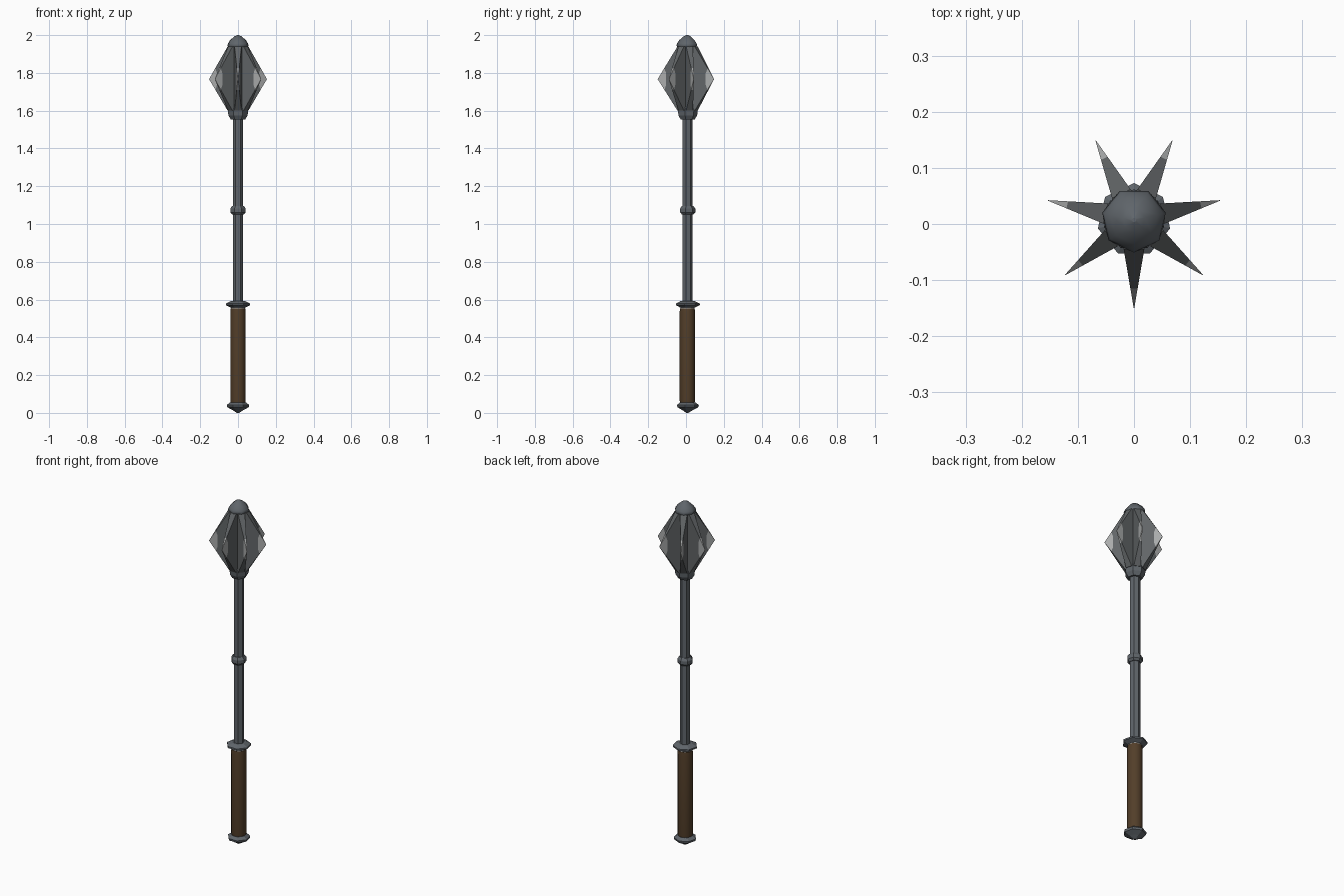
import bpy, bmesh, math

if "Cube" in bpy.data.objects:
    bpy.data.objects.remove(bpy.data.objects["Cube"])

CY = 0.007          # axis offset that centres the seven-flanged head
N = 7               # flanges and sides of the metal parts


def material(name, rgb):
    m = bpy.data.materials.new(name)
    m.diffuse_color = (*rgb, 1)
    m.use_nodes = True
    m.node_tree.nodes["Principled BSDF"].inputs["Base Color"].default_value = m.diffuse_color
    return m


STEEL = material("dark steel", (0.115, 0.13, 0.145))
BLADE = material("flange steel", (0.12, 0.13, 0.135))
BRIGHT = material("worn bright steel", (0.40, 0.41, 0.41))
LEATHER = material("brown leather", (0.085, 0.048, 0.022))


def finish(bm, name, mats):
    bmesh.ops.recalc_face_normals(bm, faces=bm.faces)
    me = bpy.data.meshes.new(name)
    bm.to_mesh(me)
    bm.free()
    for m in mats:
        me.materials.append(m)
    ob = bpy.data.objects.new(name, me)
    ob.location.y = CY
    bpy.context.collection.objects.link(ob)
    return ob


def lathe(name, profile, mat, sides=N, phase=90, smooth=False):
    """Revolve (radius, z) points with a given number of sides, capped."""
    bm = bmesh.new()
    rings = []
    for r, z in profile:
        rings.append([bm.verts.new((r * math.cos(a), r * math.sin(a), z))
                      for a in (math.radians(phase) + k * math.tau / sides
                                for k in range(sides))])
    for lo, hi in zip(rings, rings[1:]):
        for k in range(sides):
            j = (k + 1) % sides
            bm.faces.new((lo[k], lo[j], hi[j], hi[k])).smooth = smooth
    bm.faces.new(rings[0])
    bm.faces.new(rings[-1])
    return finish(bm, name, [mat])


# Handle, from the bottom up
lathe("pommel", [(0.006, 0.0), (0.028, 0.014), (0.058, 0.03), (0.061, 0.042),
                 (0.042, 0.056)], STEEL)
lathe("grip", [(0.038, 0.05), (0.041, 0.07), (0.041, 0.53), (0.039, 0.552)],
      LEATHER, sides=12, smooth=True)
lathe("grip_ferrule", [(0.037, 0.55), (0.037, 0.564)], BRIGHT, sides=12)
lathe("guard", [(0.042, 0.558), (0.066, 0.57), (0.066, 0.579), (0.04, 0.592)], STEEL)
lathe("shaft", [(0.028, 0.57), (0.028, 1.57)], STEEL)
lathe("shaft_ring", [(0.032, 1.05), (0.042, 1.062), (0.042, 1.082), (0.032, 1.096)], STEEL)

# Head core, collar and domed cap
lathe("head_collar", [(0.039, 1.553), (0.052, 1.575), (0.055, 1.6), (0.046, 1.622)], STEEL)
lathe("head_core", [(0.035, 1.6), (0.035, 1.945)], STEEL)
lathe("cap", [(0.05, 1.933), (0.058, 1.945), (0.054, 1.956), (0.043, 1.973),
              (0.02, 1.993), (0.004, 2.0)], STEEL, phase=-90, smooth=True)

# Flange outline as (radius, z); wedge thins towards the tip
OUTLINE = [(0.025, 1.6), (0.052, 1.6), (0.121, 1.71), (0.157, 1.767),
           (0.122, 1.825), (0.052, 1.94), (0.025, 1.94),
           (0.112, 1.737), (0.112, 1.798)]
BODY = (0, 1, 2, 7, 8, 4, 5, 6)
TIP = (2, 3, 4, 8, 7)
RIM = (0, 1, 2, 3, 4, 5, 6)

bm = bmesh.new()
for k in range(N):
    a = math.radians(-90) + k * math.tau / N
    ca, sa = math.cos(a), math.sin(a)
    sides = []
    for s in (1, -1):
        vs = []
        for r, z in OUTLINE:
            t = s * (0.0005 + 0.170 * (0.157 - r))
            vs.append(bm.verts.new((r * ca - t * sa, r * sa + t * ca, z)))
        sides.append(vs)
        bm.faces.new([vs[i] for i in BODY])
        bm.faces.new([vs[i] for i in TIP]).material_index = 1
    p, q = sides
    for i, j in zip(RIM, RIM[1:] + RIM[:1]):
        f = bm.faces.new((p[i], p[j], q[j], q[i]))
        f.material_index = 1 if 3 in (i, j) else 0
finish(bm, "flanges", [BLADE, BRIGHT])
